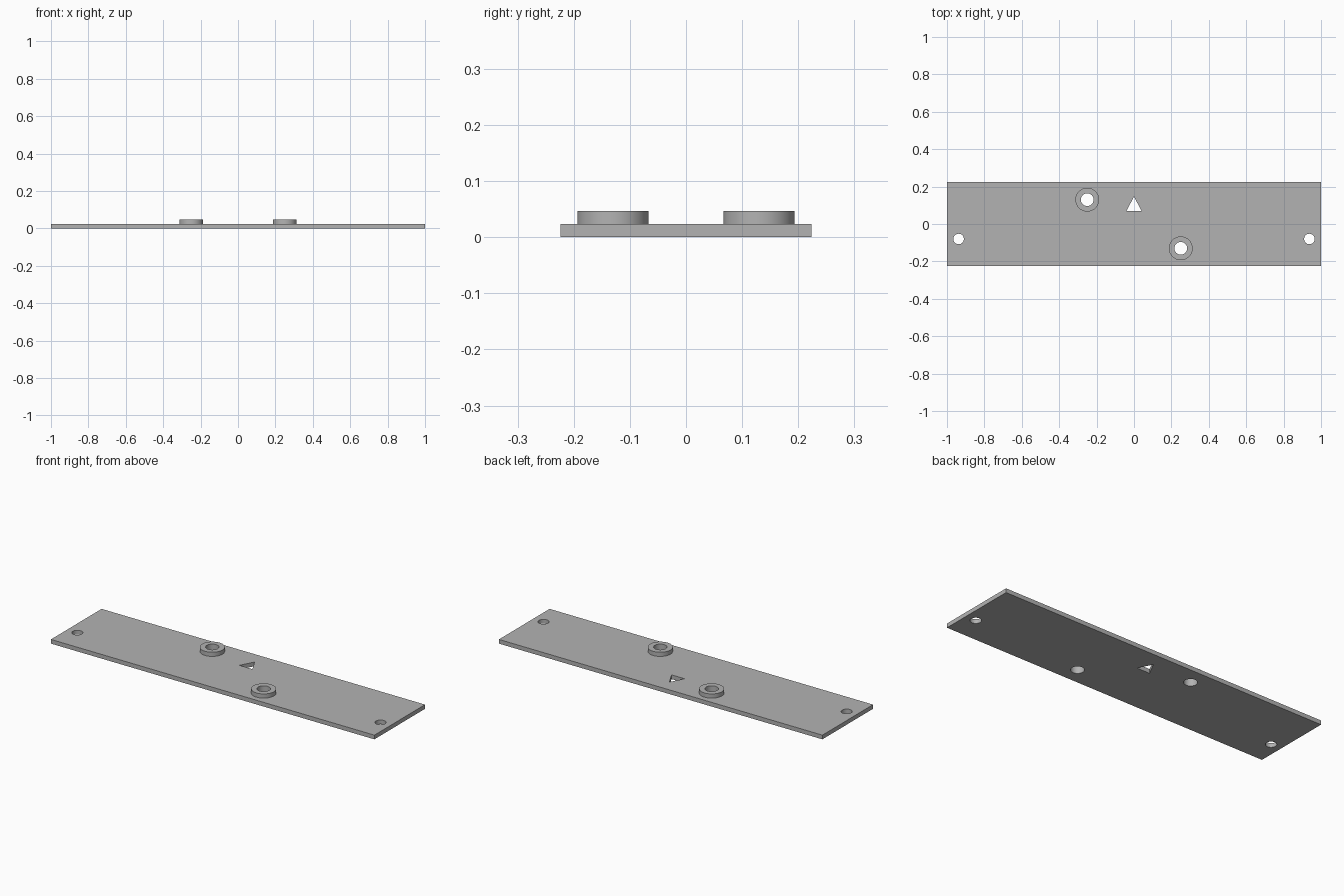
import bpy, bmesh, math
from mathutils import Matrix

default = bpy.data.objects.get("Cube")
if default:
    bpy.data.objects.remove(default, do_unlink=True)

LENGTH, DEPTH, THICK, TOP = 2.0, 0.447, 0.0235, 0.047
BOSSES = [(-0.25, 0.13), (0.25, -0.13)]
BOSS_R, BORE_R, SCREW_R = 0.0635, 0.034, 0.028
SEGMENTS = 48

grey = bpy.data.materials.new("plain_grey")
grey.use_nodes = True
colour = (0.45, 0.45, 0.45, 1)
grey.diffuse_color = colour
grey.node_tree.nodes["Principled BSDF"].inputs["Base Color"].default_value = colour


def finish(name, bm):
    bmesh.ops.recalc_face_normals(bm, faces=bm.faces)
    mesh = bpy.data.meshes.new(name)
    bm.to_mesh(mesh)
    bm.free()
    mesh.materials.append(grey)
    obj = bpy.data.objects.new(name, mesh)
    bpy.context.collection.objects.link(obj)
    return obj


def activate(obj):
    bpy.ops.object.select_all(action='DESELECT')
    obj.select_set(True)
    bpy.context.view_layer.objects.active = obj


def smooth(obj):
    activate(obj)
    bpy.ops.object.shade_smooth_by_angle(angle=math.radians(30))


def circle(x, y, r):
    steps = [math.tau * i / SEGMENTS for i in range(SEGMENTS)]
    return [(x + r * math.cos(a), y + r * math.sin(a)) for a in steps]


# Base plate
bm = bmesh.new()
bmesh.ops.create_cube(bm, size=1, matrix=Matrix.Translation((0, 0, THICK / 2))
                      @ Matrix.Diagonal((LENGTH, DEPTH, THICK, 1)))
plate = finish("base_plate", bm)

# Through holes: boss bores, end screw holes and the triangular pointer
outlines = [circle(x, y, BORE_R) for x, y in BOSSES]
outlines += [circle(side * 0.9375, -0.08, SCREW_R) for side in (-1, 1)]
outlines.append([(-0.04, 0.07), (0.04, 0.07), (0, 0.147)])
bm = bmesh.new()
for outline in outlines:
    face = bm.faces.new([bm.verts.new((x, y, -0.1)) for x, y in outline])
    extruded = bmesh.ops.extrude_face_region(bm, geom=[face], use_keep_orig=True)["geom"]
    verts = [v for v in extruded if isinstance(v, bmesh.types.BMVert)]
    bmesh.ops.translate(bm, verts=verts, vec=(0, 0, 0.2))
cutter = finish("hole_cutter", bm)
cutter.hide_render = True

holes = plate.modifiers.new("holes", 'BOOLEAN')
holes.operation = 'DIFFERENCE'
holes.solver = 'EXACT'
holes.object = cutter
activate(plate)
bpy.ops.object.modifier_apply(modifier=holes.name)
bpy.data.objects.remove(cutter, do_unlink=True)
smooth(plate)

# Raised ring bosses around the two bores
for name, (x, y) in zip(("right_boss", "left_boss"), BOSSES):
    bm = bmesh.new()
    profile = [(BOSS_R, THICK), (BOSS_R, TOP), (BORE_R, TOP), (BORE_R, THICK)]
    rings = [[bm.verts.new((px, py, z)) for px, py in circle(x, y, r)] for r, z in profile]
    for lower, upper in zip(rings, rings[1:]):
        for i in range(SEGMENTS):
            j = (i + 1) % SEGMENTS
            bm.faces.new((lower[i], lower[j], upper[j], upper[i]))
    smooth(finish(name, bm))
